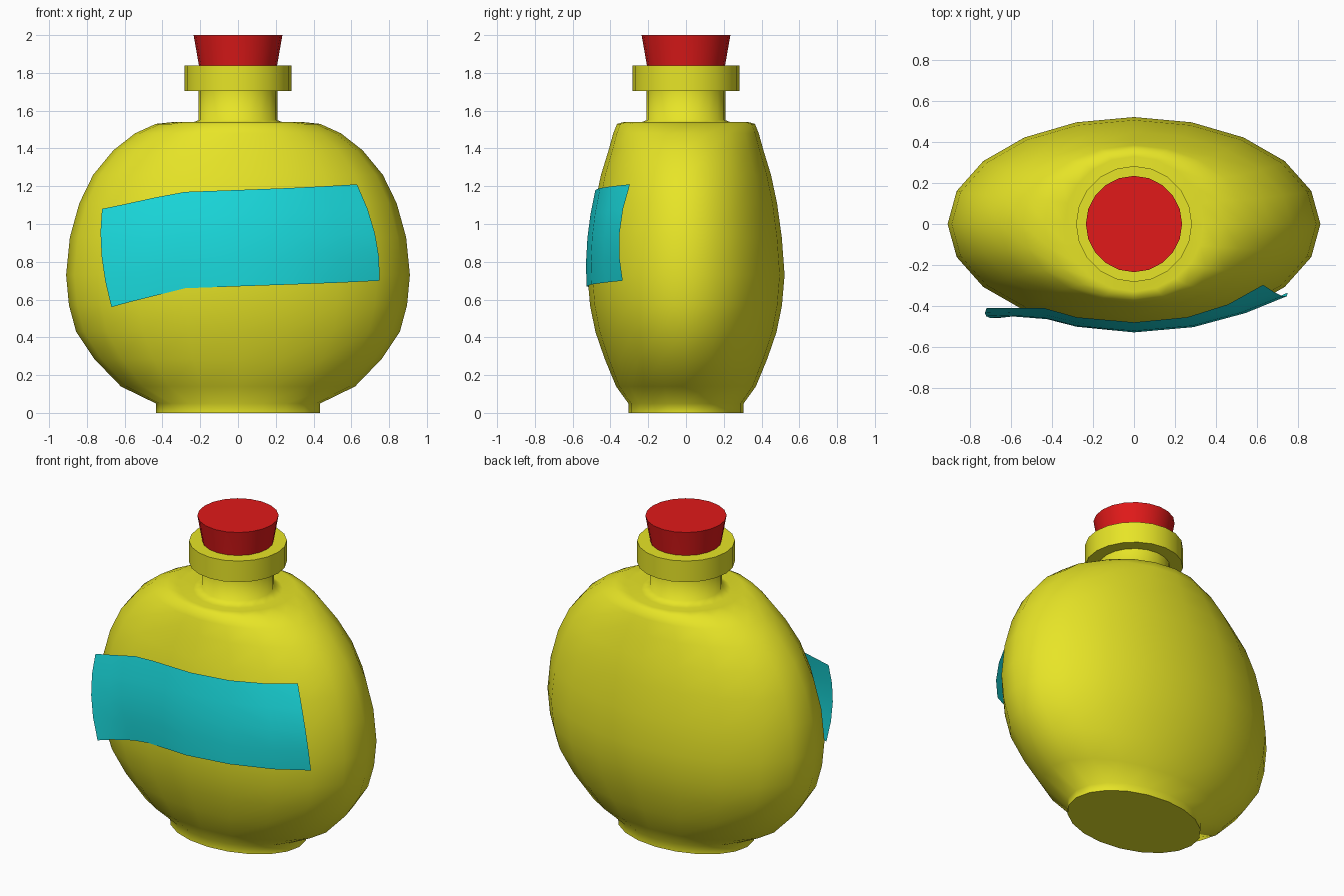
import bpy, bmesh, math

if "Cube" in bpy.data.objects:
    bpy.data.objects.remove(bpy.data.objects["Cube"])

SIDES = 20

def material(name, rgb):
    m = bpy.data.materials.new(name)
    m.diffuse_color = (*rgb, 1)
    m.use_nodes = True
    m.node_tree.nodes["Principled BSDF"].inputs["Base Color"].default_value = m.diffuse_color
    return m

def finish(name, bm, mat, angle):
    me = bpy.data.meshes.new(name)
    bm.to_mesh(me)
    bm.free()
    ob = bpy.data.objects.new(name, me)
    bpy.context.collection.objects.link(ob)
    me.materials.append(mat)
    bpy.ops.object.select_all(action='DESELECT')
    ob.select_set(True)
    bpy.context.view_layer.objects.active = ob
    bpy.ops.object.shade_smooth_by_angle(angle=math.radians(angle))
    return ob

def lathe(name, rings, mat, angle):
    """Skin elliptical rings (rx, ry, z) and cap both ends."""
    bm = bmesh.new()
    loops = []
    for rx, ry, z in rings:
        loops.append([bm.verts.new((rx * math.cos(a), ry * math.sin(a), z))
                      for a in (2 * math.pi * i / SIDES for i in range(SIDES))])
    for lo, hi in zip(loops, loops[1:]):
        for i in range(SIDES):
            j = (i + 1) % SIDES
            bm.faces.new((lo[i], lo[j], hi[j], hi[i]))
    bm.faces.new(loops[0][::-1])
    bm.faces.new(loops[-1])
    return finish(name, bm, mat, angle)

yellow = material("yellow_glass", (0.8, 0.78, 0.02))
red = material("red_stopper", (0.75, 0.01, 0.01))
teal = material("teal_label", (0.01, 0.7, 0.72))

# Flattened flask body with foot, shoulder and round neck
lathe("bottle_body", [
    (.435, .305, 0), (.435, .305, .05), (.62, .37, .14), (.76, .43, .285),
    (.857, .48, .43), (.895, .508, .57), (.91, .522, .73), (.89, .507, .93),
    (.84, .482, 1.11), (.767, .45, 1.26), (.66, .41, 1.39), (.545, .385, 1.48),
    (.435, .365, 1.53), (.34, .33, 1.54), (.26, .26, 1.53), (.208, .208, 1.55),
    (.208, .208, 1.72)], yellow, 75)

# Rim around the mouth
lathe("bottle_rim", [(.283, .283, 1.705), (.283, .283, 1.84)], yellow, 40)

# Tapered stopper
lathe("stopper", [(.195, .195, 1.76), (.207, .207, 1.84), (.235, .235, 2.0)], red, 40)

# Label sheet: top, middle and bottom point of each column, left end lifting off
columns = [
    ((-.72, -.41, 1.08), (-.722, -.45, .83), (-.67, -.46, .56)),
    ((-.60, -.41, 1.105), (-.60, -.445, .85), (-.58, -.45, .585)),
    ((-.44, -.41, 1.14), (-.43, -.46, .88), (-.42, -.455, .625)),
    ((-.28, -.455, 1.17), (-.28, -.497, .915), (-.28, -.495, .66)),
    ((0, -.48, 1.18), (0, -.522, .925), (0, -.527, .67)),
    ((.26, -.455, 1.19), (.285, -.497, .93), (.29, -.50, .68)),
    ((.46, -.392, 1.20), (.53, -.43, .94), (.55, -.428, .69)),
    ((.63, -.297, 1.21), (.725, -.352, .95), (.75, -.335, .70))]
ROWS = 4
bm = bmesh.new()
grid = []
for top, mid, bot in columns:
    col = []
    for r in range(ROWS + 1):
        t = r / ROWS
        w = ((1 - t) * (1 - 2 * t), 4 * t * (1 - t), t * (2 * t - 1))
        col.append(bm.verts.new([w[0] * a + w[1] * b + w[2] * c
                                 for a, b, c in zip(top, mid, bot)]))
    grid.append(col)
for c, d in zip(grid, grid[1:]):
    for r in range(ROWS):
        bm.faces.new((c[r], c[r + 1], d[r + 1], d[r]))
finish("label", bm, teal, 60)
